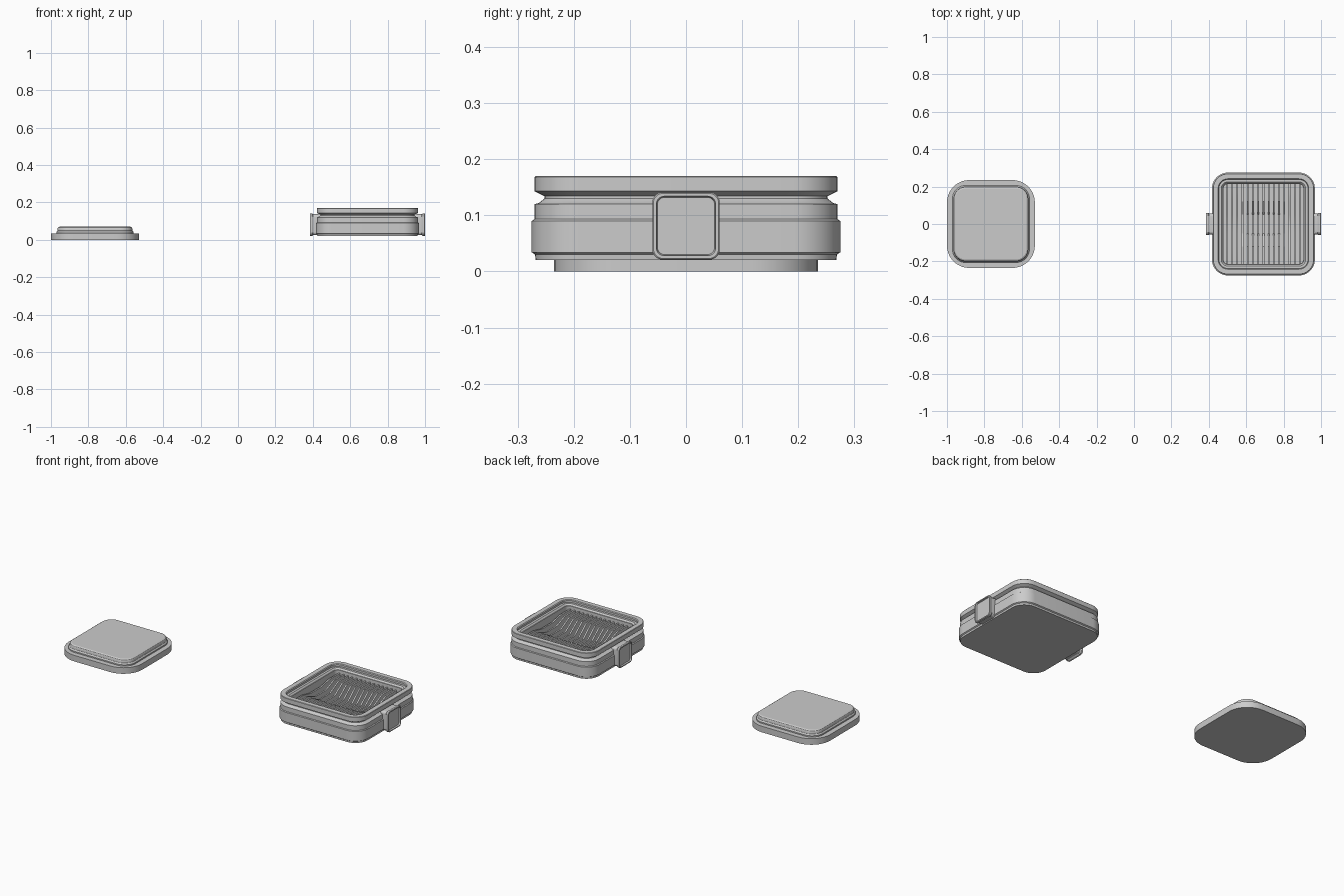
import bpy, bmesh
from math import cos, sin, pi
from mathutils import Vector, Matrix

if "Cube" in bpy.data.objects:
    bpy.data.objects.remove(bpy.data.objects["Cube"])

BOX_X, LID_X = 0.692, -0.765


def rounded_ring(hx, hy, r, n=10):
    pts = []
    for k, (sx, sy) in enumerate([(1, 1), (-1, 1), (-1, -1), (1, -1)]):
        for i in range(n + 1):
            a = (k + i / n) * pi / 2
            pts.append((sx * (hx - r) + r * cos(a), sy * (hy - r) + r * sin(a)))
    return pts


def loft(name, rings, matrix):
    """Stack rounded rectangles (hx, hy, radius, z) and cap both ends."""
    bm = bmesh.new()
    loops = [[bm.verts.new((x, y, z)) for x, y in rounded_ring(hx, hy, r)]
             for hx, hy, r, z in rings]
    for a, b in zip(loops, loops[1:]):
        for i in range(len(a)):
            j = (i + 1) % len(a)
            bm.faces.new((a[i], a[j], b[j], b[i]))
    bm.faces.new(loops[0][::-1])
    bm.faces.new(loops[-1])
    bmesh.ops.recalc_face_normals(bm, faces=bm.faces)
    return finish(name, bm, matrix)


def finish(name, bm, matrix):
    me = bpy.data.meshes.new(name)
    bm.to_mesh(me)
    bm.free()
    ob = bpy.data.objects.new(name, me)
    bpy.context.collection.objects.link(ob)
    ob.matrix_world = matrix
    bpy.ops.object.select_all(action='DESELECT')
    ob.select_set(True)
    bpy.context.view_layer.objects.active = ob
    bpy.ops.object.shade_smooth_by_angle(angle=0.5)
    return ob


def square(profile, r, ref):
    return [(h, h, r + h - ref, z) for h, z in profile]


# Separate lid: wide base and raised, soft-edged pad
at_lid = Matrix.Translation((LID_X, 0, 0))
loft("lid_base", square([(0.235, 0), (0.235, 0.035)], 0.12, 0.235), at_lid)
loft("lid_pad", square([(0.206, 0.034), (0.206, 0.042), (0.2, 0.05), (0.2, 0.06),
                        (0.197, 0.066), (0.19, 0.07)], 0.065, 0.2), at_lid)

# Open container: outer wall with waist groove, stepped rim, inner wall and floor
at_box = Matrix.Translation((BOX_X, 0, 0))
wall = [(0.268, 0.02), (0.269, 0.03), (0.275, 0.034), (0.275, 0.09), (0.27, 0.093),
        (0.27, 0.12), (0.262, 0.122), (0.252, 0.13), (0.252, 0.134), (0.27, 0.143),
        (0.27, 0.168), (0.268, 0.17), (0.242, 0.17), (0.238, 0.166), (0.238, 0.155),
        (0.225, 0.155), (0.217, 0.147), (0.213, 0.147), (0.213, 0.05)]
loft("container", square(wall, 0.085, 0.275), at_box)

# Parallel slats inside, with deeper notches toward the middle
bm = bmesh.new()
count, half = 15, 0.0045
for i in range(count):
    t = 2 * i / (count - 1) - 1
    x = t * 0.195
    top = 0.13
    low = top - 0.015 - 0.045 * (1 - t * t)
    prof = [(-0.214, 0.049), (0.214, 0.049), (0.214, top), (0.12, top), (0.05, low),
            (0.0, low), (-0.05, low), (-0.12, top), (-0.214, top)]
    a = [bm.verts.new((x - half, y, z)) for y, z in prof]
    b = [bm.verts.new((x + half, y, z)) for y, z in prof]
    bm.faces.new(a[::-1])
    bm.faces.new(b)
    for j in range(len(a)):
        k = (j + 1) % len(a)
        bm.faces.new((a[j], a[k], b[k], b[j]))
bmesh.ops.recalc_face_normals(bm, faces=bm.faces)
finish("inner_slats", bm, at_box)

# Side clips: rounded plates with a recessed face
clip = [(0.056, 0.056, 0.016, 0.24), (0.056, 0.056, 0.016, 0.29),
        (0.06, 0.06, 0.018, 0.296), (0.06, 0.06, 0.018, 0.306),
        (0.058, 0.058, 0.017, 0.308), (0.053, 0.053, 0.014, 0.308),
        (0.051, 0.051, 0.013, 0.3)]
for side, s in (("left", -1), ("right", 1)):
    rot = Vector((s, 0, 0)).to_track_quat('Z', 'Y').to_matrix().to_4x4()
    loft(side + "_clip", clip, Matrix.Translation((BOX_X, 0, 0.081)) @ rot)
